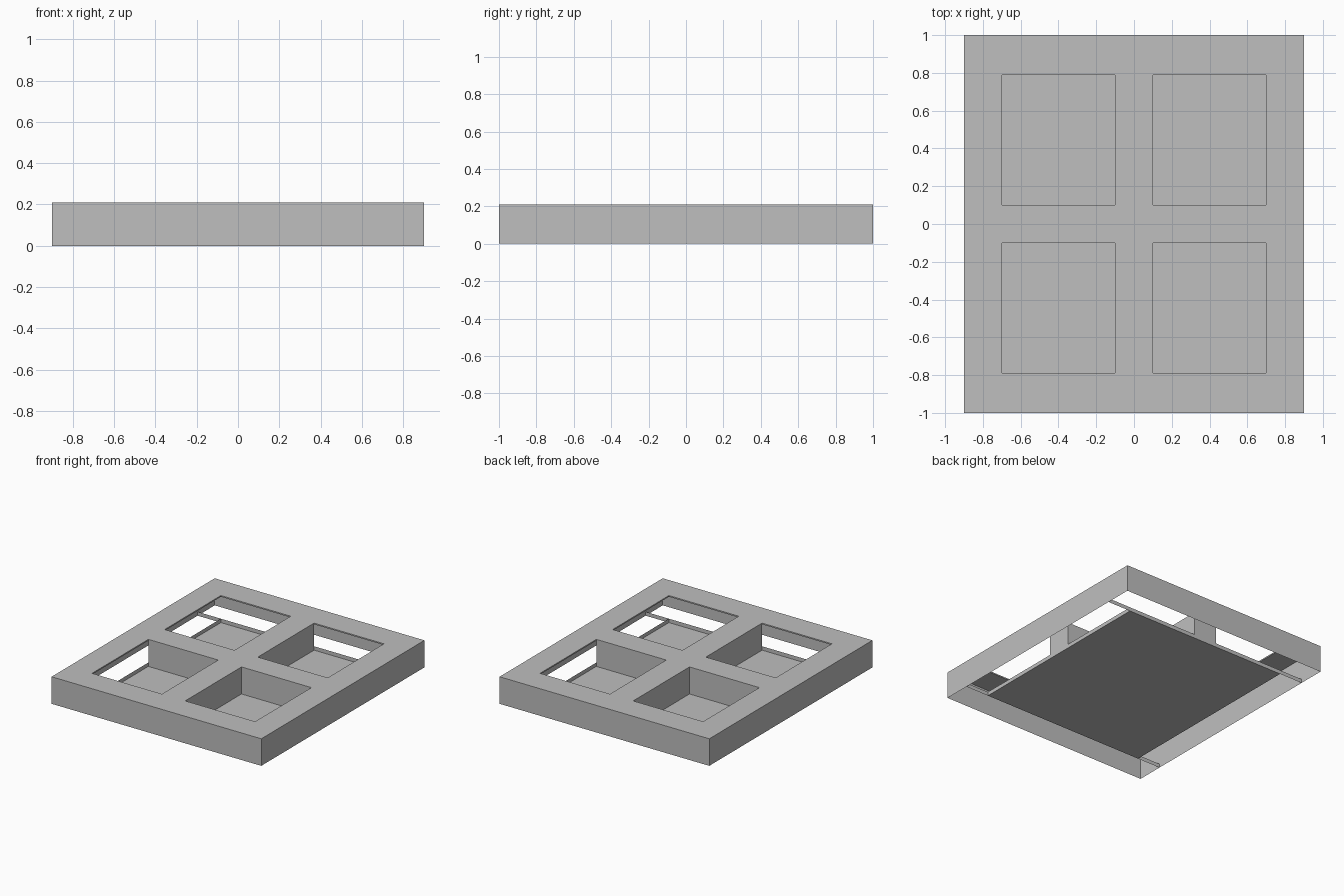
import bpy
import bmesh

cube = bpy.data.objects.get("Cube")
if cube:
    bpy.data.objects.remove(cube, do_unlink=True)

HALF_X, HALF_Y, TOP = 0.9, 1.0, 0.21
WIN_X, WIN_Y, BAR = 0.7, 0.79, 0.1   # window outer limits, half width of the cross
LID, RIM = 0.01, 0.03

grey = bpy.data.materials.new("light_grey")
grey.use_nodes = True
colour = (0.52, 0.52, 0.52, 1)
grey.diffuse_color = colour
grey.node_tree.nodes["Principled BSDF"].inputs["Base Color"].default_value = colour


def finish(name, bm):
    mesh = bpy.data.meshes.new(name)
    bm.to_mesh(mesh)
    bm.free()
    mesh.materials.append(grey)
    obj = bpy.data.objects.new(name, mesh)
    bpy.context.collection.objects.link(obj)
    return obj


def sheet_walls(name, outline, z0, z1, closed=True, floor=False):
    """Thin upright sheets along a counterclockwise outline."""
    bm = bmesh.new()
    low = [bm.verts.new((x, y, z0)) for x, y in outline]
    high = [bm.verts.new((x, y, z1)) for x, y in outline]
    n = len(outline)
    for i in range(n if closed else n - 1):
        j = (i + 1) % n
        bm.faces.new((low[i], low[j], high[j], high[i]))
    if floor:
        bm.faces.new(low[::-1])
    return finish(name, bm)


def rectangle(x, y):
    return [(-x, -y), (x, -y), (x, y), (-x, y)]


# Outer skirt, open underneath
sheet_walls("outer_walls", rectangle(HALF_X, HALF_Y), 0, TOP - LID)

# Top plate with four windows
bm = bmesh.new()
xs = [-HALF_X, -WIN_X, -BAR, BAR, WIN_X, HALF_X]
ys = [-HALF_Y, -WIN_Y, -BAR, BAR, WIN_Y, HALF_Y]
grid = [[bm.verts.new((x, y, TOP)) for y in ys] for x in xs]
for i in range(5):
    for j in range(5):
        if i % 2 and j % 2:
            continue
        bm.faces.new((grid[i][j], grid[i + 1][j], grid[i + 1][j + 1], grid[i][j + 1]))
lid = finish("top_plate", bm)
thick = lid.modifiers.new("thickness", "SOLIDIFY")
thick.thickness = LID
thick.offset = -1

# Cross-shaped divider between the windows
cross = [(BAR, -WIN_Y), (BAR, -BAR), (WIN_X, -BAR),
         (WIN_X, BAR), (BAR, BAR), (BAR, WIN_Y)]
cross += [(-x, -y) for x, y in cross]
sheet_walls("cross_divider", cross, 0, TOP - LID)

# Shallow floor tray with a low rim
sheet_walls("floor_tray", rectangle(WIN_X, WIN_Y), 0, RIM, floor=True)

# Rails joining the tray to the side walls
for side, x in (("left", 1), ("right", -1)):
    for end, y in (("front", -1), ("back", 1)):
        path = [(x * WIN_X, y * WIN_Y), (x * HALF_X, y * WIN_Y)]
        if x * y > 0:
            path.reverse()
        sheet_walls(f"{end}_{side}_rail", path, 0, RIM, closed=False)
